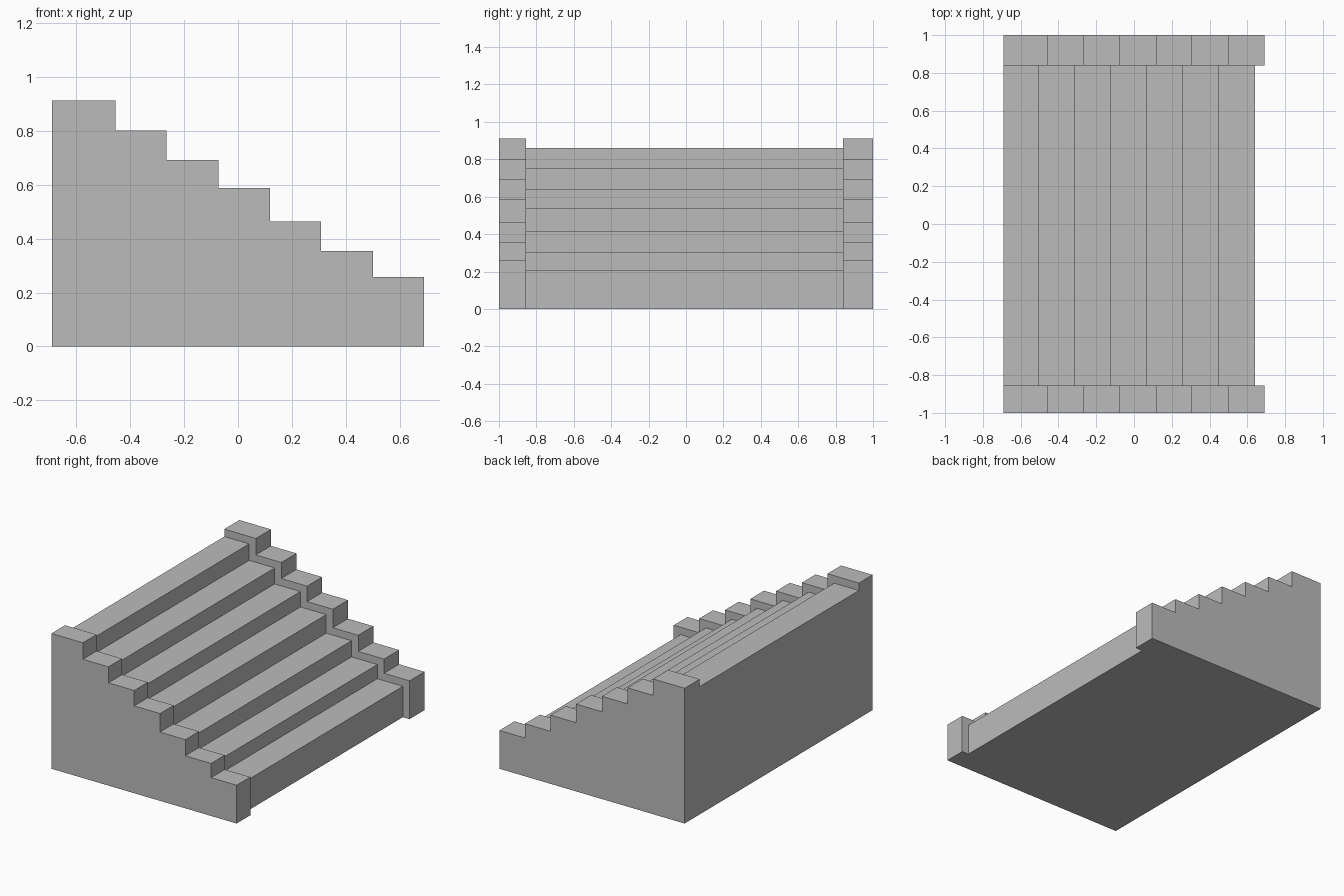
import bpy
import bmesh

cube = bpy.data.objects.get("Cube")
if cube:
    bpy.data.objects.remove(cube, do_unlink=True)

stone = bpy.data.materials.new("grey stone")
stone.use_nodes = True
colour = (0.5, 0.5, 0.5, 1)
stone.diffuse_color = colour
stone.node_tree.nodes["Principled BSDF"].inputs["Base Color"].default_value = colour

BACK_X = -0.69
STEP_ENDS = [-0.455, -0.265, -0.073, 0.119, 0.308, 0.5, 0.69]
STEP_TOPS = [0.911, 0.8, 0.692, 0.588, 0.463, 0.354, 0.258]


def stepped_block(name, y0, y1, inset=0.0):
    """Extrude a stepped side profile from y0 to y1."""
    profile = [(BACK_X, 0)]
    x = BACK_X
    for end, top in zip(STEP_ENDS, STEP_TOPS):
        profile += [(x, top - inset), (end - inset, top - inset)]
        x = end - inset
    profile.append((x, 0))

    bm = bmesh.new()
    face = bm.faces.new([bm.verts.new((px, y0, pz)) for px, pz in profile])
    result = bmesh.ops.extrude_face_region(bm, geom=[face])
    moved = [v for v in result["geom"] if isinstance(v, bmesh.types.BMVert)]
    bmesh.ops.translate(bm, verts=moved, vec=(0, y1 - y0, 0))
    bmesh.ops.recalc_face_normals(bm, faces=bm.faces[:])
    mesh = bpy.data.meshes.new(name)
    bm.to_mesh(mesh)
    bm.free()
    mesh.materials.append(stone)
    obj = bpy.data.objects.new(name, mesh)
    bpy.context.collection.objects.link(obj)
    return obj


# Raised side walls with the lower flight of steps between them
stepped_block("front_side_wall", -1, -0.855)
stepped_block("back_side_wall", 0.84, 1)
stepped_block("stair_flight", -0.855, 0.84, inset=0.05)
